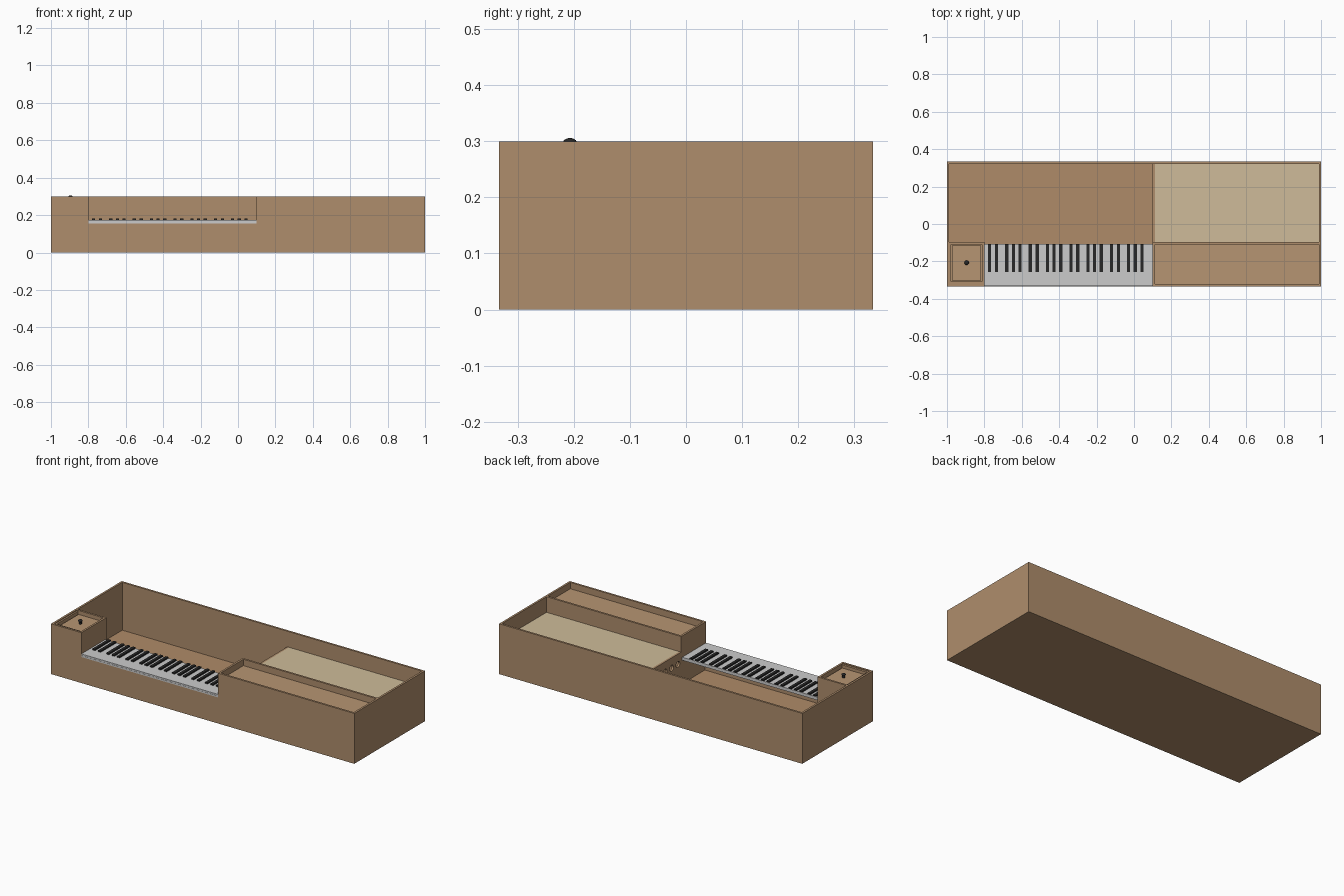
import bpy, bmesh, math

if "Cube" in bpy.data.objects:
    bpy.data.objects.remove(bpy.data.objects["Cube"])


def material(name, rgb):
    m = bpy.data.materials.new(name)
    m.diffuse_color = (*rgb, 1)
    m.use_nodes = True
    m.node_tree.nodes["Principled BSDF"].inputs["Base Color"].default_value = m.diffuse_color
    return m


WOOD = material("case_wood", (0.43, 0.27, 0.15))
PANEL = material("panel_wood", (0.47, 0.30, 0.17))
FLOOR = material("floor_wood", (0.43, 0.26, 0.14))
SPRUCE = material("pale_spruce", (0.62, 0.50, 0.32))
BLACK = material("ebony", (0.02, 0.02, 0.02))


def boxes(name, spans, mat=None):
    """One object from boxes given as (x0, x1, y0, y1, z0, z1)."""
    bm = bmesh.new()
    for x0, x1, y0, y1, z0, z1 in spans:
        vs = bmesh.ops.create_cube(bm, size=1)["verts"]
        for v in vs:
            v.co.x = x1 if v.co.x > 0 else x0
            v.co.y = y1 if v.co.y > 0 else y0
            v.co.z = z1 if v.co.z > 0 else z0
    me = bpy.data.meshes.new(name)
    bm.to_mesh(me)
    bm.free()
    ob = bpy.data.objects.new(name, me)
    bpy.context.collection.objects.link(ob)
    if mat:
        me.materials.append(mat)
    return ob


def smooth(ob):
    bpy.ops.object.select_all(action='DESELECT')
    ob.select_set(True)
    bpy.context.view_layer.objects.active = ob
    bpy.ops.object.shade_smooth_by_angle()


T = 0.012                       # board thickness
Y, H = 0.333, 0.30              # half depth, height
KL, KR = -0.80, 0.10            # keyboard ends
YB = -0.097                     # back of the front compartments
BED = 0.155                     # underside of the keyboard

# Outer case: floor and walls, front wall cut down under the keys
boxes("case_floor", [(-1 + T, 1 - T, -Y + T, Y - T, 0, 0.015)], FLOOR)
boxes("back_wall", [(-1, 1, Y - T, Y, 0, H)], WOOD)
boxes("left_wall", [(-1, -1 + T, -Y, Y - T, 0, H)], WOOD)
boxes("right_wall", [(1 - T, 1, -Y, Y - T, 0, H)], WOOD)
boxes("front_wall_left", [(-1 + T, KL, -Y, -Y + T, 0, H)], WOOD)
boxes("front_wall_keys", [(KL, KR, -Y, -Y + T, 0, BED)], WOOD)
boxes("front_wall_right", [(KR, 1 - T, -Y, -Y + T, 0, H)], WOOD)

# Compartment dividers
boxes("left_box_walls", [
    (KL - T, KL, -Y + T, YB, 0.015, H),
    (-1 + T, KL - T, YB - T, YB, 0.015, H)], WOOD)
boxes("right_box_walls", [
    (KR, KR + T, -Y + T, YB, 0.015, H),
    (KR + T, 1 - T, YB - T, YB, 0.015, H)], WOOD)

# Left compartment: ledge, lid and knob
lx0, lx1, ly0, ly1 = -0.972, -0.818, -0.302, -0.115
boxes("left_lid_ledge", [
    (-1 + T, KL - T, -Y + T, ly0 - 0.006, 0.27, 0.295),
    (-1 + T, lx0 - 0.006, ly0 - 0.006, YB - T, 0.27, 0.295)], WOOD)
boxes("left_lid", [(-1 + T, KL - T, -Y + T, YB - T, 0.255, 0.27)], WOOD)
boxes("left_lid_panel", [(lx0, lx1, ly0, ly1, 0.27, 0.28)], PANEL)
kx, ky = -0.895, -0.207
bpy.ops.mesh.primitive_cylinder_add(vertices=20, radius=0.008, depth=0.016,
                                    location=(kx, ky, 0.287))
stem = bpy.context.object
stem.name = "knob_stem"
bpy.ops.mesh.primitive_uv_sphere_add(segments=20, ring_count=12, radius=0.012,
                                     location=(kx, ky, 0.298))
knob = bpy.context.object
knob.name = "knob"
knob.scale.z = 0.65
for ob in (stem, knob):
    ob.data.materials.append(BLACK)
    smooth(ob)

# Right compartment lid
boxes("right_lid", [(KR + T, 1 - T, -Y + T, YB - T, 0.25, 0.262)], PANEL)

# Soundboard over a closed chest whose left end has a row of holes
boxes("soundboard", [(KR + T, 1 - T, YB, Y - T, 0.17, 0.207)], SPRUCE)
chest_end = boxes("chest_end", [(KR, KR + T, YB, Y - T, 0.015, 0.207)], WOOD)
cutter_bm = bmesh.new()
for i in range(7):
    vs = bmesh.ops.create_cone(cutter_bm, cap_ends=True, segments=16,
                               radius1=0.018, radius2=0.018, depth=0.1)["verts"]
    for v in vs:
        x, y, z = v.co
        v.co = (KR + z, -0.067 + i * 0.0595 + y, 0.145 + x)
me = bpy.data.meshes.new("hole_cutter")
bmesh.ops.recalc_face_normals(cutter_bm, faces=cutter_bm.faces)
cutter_bm.to_mesh(me)
cutter_bm.free()
cutter = bpy.data.objects.new("hole_cutter", me)
bpy.context.collection.objects.link(cutter)
cutter.hide_render = True
cutter.hide_viewport = True
mod = chest_end.modifiers.new("holes", 'BOOLEAN')
mod.operation = 'DIFFERENCE'
mod.solver = 'EXACT'
mod.object = cutter

# Keyboard: bed, naturals and four octaves of accidentals
boxes("key_bed", [(KL, KR, -Y, -0.107, BED, 0.164)])
boxes("natural_keys", [(KL, KR, -Y + 0.001, -0.107, 0.164, 0.173)])
w = (KR - KL) / 29
sharps = []
for octave in range(4):
    for step, shift in ((1, -0.1), (2, 0.1), (4, -0.15), (5, 0), (6, 0.15)):
        c = KL + (octave * 7 + step + shift) * w
        sharps.append((c - 0.0085, c + 0.0085, -0.256, -0.108, 0.173, 0.181))
boxes("accidental_keys", sharps, BLACK)
